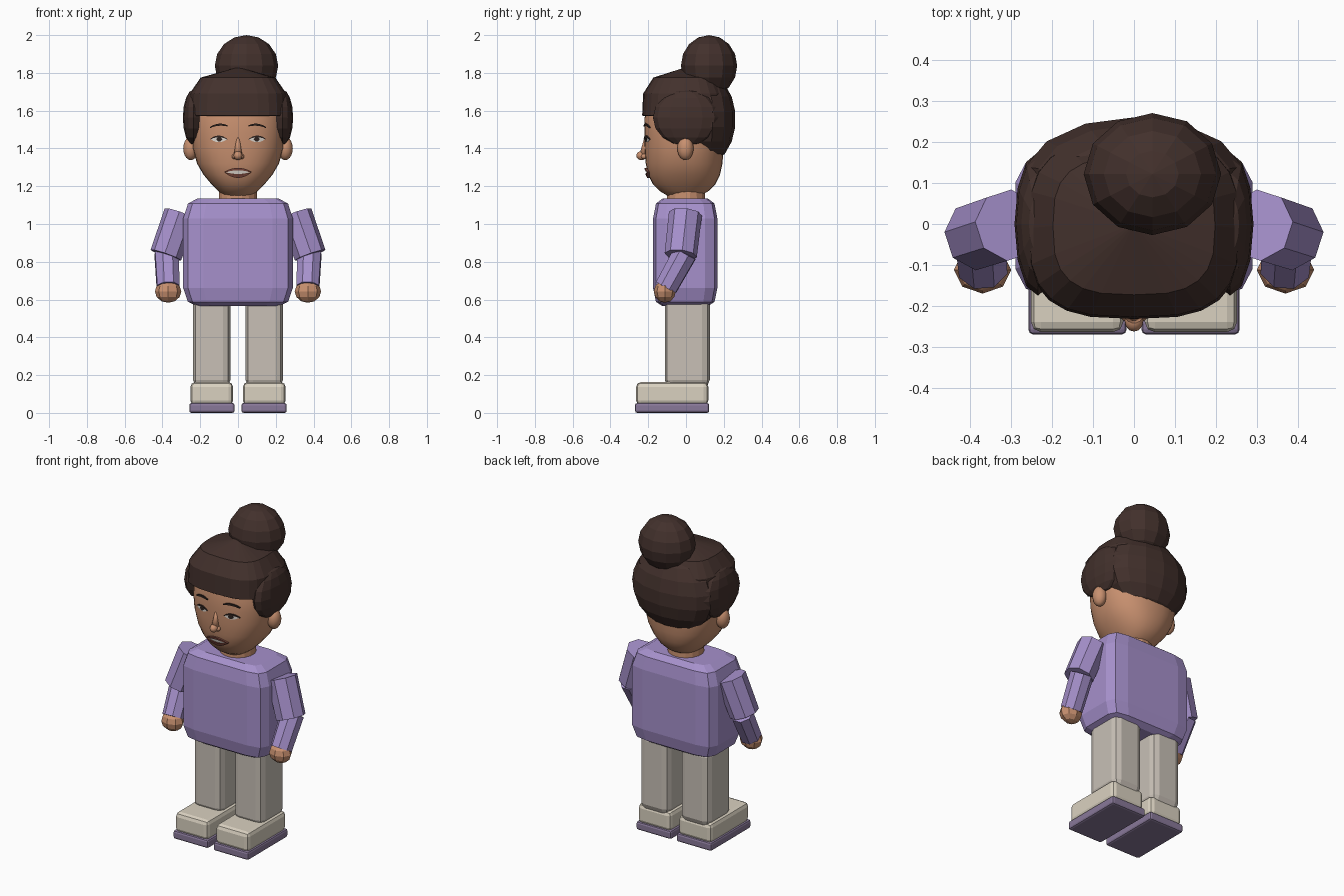
import bpy, bmesh, math
from mathutils import Vector, Matrix

if "Cube" in bpy.data.objects:
    bpy.data.objects.remove(bpy.data.objects["Cube"])


def material(name, rgb):
    m = bpy.data.materials.new(name)
    m.diffuse_color = (*rgb, 1)
    m.use_nodes = True
    m.node_tree.nodes["Principled BSDF"].inputs["Base Color"].default_value = m.diffuse_color
    return m


SKIN = material("skin", (.58, .28, .16))
HAIR = material("hair", (.055, .03, .025))
SWEATER = material("sweater", (.38, .28, .60))
TROUSER = material("trouser", (.58, .53, .47))
SHOE = material("shoe", (.70, .64, .53))
SOLE = material("sole", (.25, .19, .32))
LIP = material("lip", (.22, .07, .05))
WHITE = material("white", (.75, .70, .64))
DARK = material("dark", (.03, .018, .015))


def finish(name, bm, mat, smooth=False):
    bmesh.ops.remove_doubles(bm, verts=bm.verts, dist=1e-4)
    bmesh.ops.recalc_face_normals(bm, faces=bm.faces)
    me = bpy.data.meshes.new(name)
    bm.to_mesh(me)
    bm.free()
    for f in me.polygons:
        f.use_smooth = smooth
    ob = bpy.data.objects.new(name, me)
    bpy.context.collection.objects.link(ob)
    me.materials.append(mat)
    return ob


def power(c, p):
    return math.copysign(abs(c) ** (2 / p), c)


def oval(n, p):
    return [(power(math.cos(a), p), power(math.sin(a), p))
            for a in (2 * math.pi * i / n for i in range(n))]


def loft(name, rings, outline, mat, smooth=False):
    """rings: (centre y, z, half width x, half depth y)"""
    bm = bmesh.new()
    rows = [[bm.verts.new((u * rx, cy + v * ry, z)) for u, v in outline]
            for cy, z, rx, ry in rings]
    n = len(outline)
    for a, b in zip(rows, rows[1:]):
        for i in range(n):
            j = (i + 1) % n
            bm.faces.new((a[i], a[j], b[j], b[i]))
    bm.faces.new(rows[0])
    bm.faces.new(rows[-1])
    return finish(name, bm, mat, smooth)


def ball(name, c, r, mat, u=12, v=8, smooth=False):
    bm = bmesh.new()
    bmesh.ops.create_uvsphere(bm, u_segments=u, v_segments=v, radius=1,
                              matrix=Matrix.Translation(c) @ Matrix.Diagonal((*r, 1)))
    return finish(name, bm, mat, smooth)


def tube(name, a, b, ra, rb, mat, n=8, smooth=False):
    a, b = Vector(a), Vector(b)
    d = b - a
    rot = d.to_track_quat('Z', 'Y').to_matrix().to_4x4()
    bm = bmesh.new()
    bmesh.ops.create_cone(bm, cap_ends=True, segments=n, radius1=ra, radius2=rb, depth=d.length,
                          matrix=Matrix.Translation((a + b) / 2) @ rot
                          @ Matrix.Rotation(math.pi / n, 4, 'Z'))
    return finish(name, bm, mat, smooth)


def block(name, lo, hi, mat, bevel, seg=2):
    lo, hi = Vector(lo), Vector(hi)
    bm = bmesh.new()
    bmesh.ops.create_cube(bm, size=1, matrix=Matrix.Translation((lo + hi) / 2)
                          @ Matrix.Diagonal((*(hi - lo), 1)))
    bmesh.ops.bevel(bm, geom=bm.edges[:], offset=bevel, segments=seg, profile=.5, affect='EDGES')
    return finish(name, bm, mat)


# Head: smooth egg shape
HEAD = [(-.01, 1.135, .03, .03), (-.01, 1.145, .07, .08), (-.01, 1.175, .105, .13),
        (-.01, 1.21, .14, .165), (-.01, 1.26, .182, .19), (-.01, 1.32, .217, .203),
        (-.01, 1.40, .240, .209), (-.01, 1.48, .247, .211), (-.01, 1.58, .245, .208),
        (-.01, 1.68, .20, .18), (-.01, 1.74, .12, .11)]
P = 2.3
loft("head", HEAD, oval(32, P), SKIN, True)
tube("neck", (0, 0, 1.08), (0, 0, 1.21), .105, .10, SKIN, 16)


def face_y(x, z):
    for a, b in zip(HEAD, HEAD[1:]):
        if a[1] <= z <= b[1]:
            t = (z - a[1]) / (b[1] - a[1])
            rx, ry = (a[k] + t * (b[k] - a[k]) for k in (2, 3))
            return a[0] - ry * max(0, 1 - abs(x / rx) ** P) ** (1 / P)


def band(name, x0, x1, top, bottom, mat, lift, n=10):
    """Raised strip lying on the face between two curves of t in -1..1"""
    bm = bmesh.new()
    rows = []
    for i in range(n + 1):
        t = 2 * i / n - 1
        x = x0 + (x1 - x0) * i / n
        zs = (bottom(t), top(t) + 1e-3)
        rows.append([bm.verts.new((x, face_y(x, z) - d, z))
                     for z, d in ((zs[0], lift), (zs[1], lift), (zs[1], -.01), (zs[0], -.01))])
    for a, b in zip(rows, rows[1:]):
        for k in range(4):
            m = (k + 1) % 4
            bm.faces.new((a[k], a[m], b[m], b[k]))
    bm.faces.new(rows[0])
    bm.faces.new(rows[-1])
    return finish(name, bm, mat)


def arch(z, h):
    return lambda t: z + h * (1 - t * t)


# Mouth
band("upper_lip", -.072, .072, arch(1.276, .020), arch(1.272, .012), LIP, .012)
band("teeth", -.06, .06, arch(1.273, .012), arch(1.273, -.008), WHITE, .006)
band("lower_lip", -.07, .07, arch(1.272, -.008), arch(1.272, -.028), LIP, .014)

# Nose
tube("nose_bridge", (0, -.212, 1.465), (0, -.225, 1.36), .006, .024, SKIN, 12, True)
ball("nose_tip", (0, -.236, 1.362), (.023, .027, .024), SKIN, smooth=True)

for s, side in ((-1, "left"), (1, "right")):
    def sx(a, b):
        return s * a, s * b

    # Eyes, brows, nostril wings, ears
    band(side + "_eye", *sx(.06, .142), arch(1.447, .014), arch(1.447, -.014), WHITE, .003)
    band(side + "_iris", *sx(.083, .115), arch(1.449, .011), arch(1.449, -.013), DARK, .006)
    band(side + "_eyelid", *sx(.056, .148), arch(1.449, .018), arch(1.447, .012), DARK, .007)
    band(side + "_brow", *sx(.055, .148), lambda t: 1.517 - .004 * t + .013 * (1 - t * t),
         lambda t: 1.512 - .004 * t + .008 * (1 - t * t), DARK, .008)
    ball(side + "_nostril", (s * .02, -.222, 1.358), (.013, .016, .014), SKIN, smooth=True)
    ball(side + "_ear", (s * .25, -.003, 1.40), (.04, .043, .062), SKIN, 12, 10, True)

    # Side hair puff
    ball(side + "_hair_puff", (s * .235, 0, 1.563), (.057, .175, .148), HAIR, 12, 8)

    # Sleeves and hand
    tube(side + "_upper_sleeve", (s * .305, -.003, 1.055), (s * .382, -.028, .835),
         .088, .086, SWEATER, 8)
    tube(side + "_lower_sleeve", (s * .378, -.005, .845), (s * .37, -.105, .665),
         .068, .064, SWEATER, 8)
    ball(side + "_hand", (s * .37, -.112, .643), (.07, .058, .06), SKIN, 8, 6)

    # Leg, shoe, sole
    def pair(a, b):
        return sorted((s * a, s * b))
    for part, (xa, xb), (ya, yb), (za, zb), mat, bev in (
            ("_leg", pair(.04, .238), (-.112, .126), (.135, .61), TROUSER, .04),
            ("_shoe", pair(.026, .252), (-.264, .118), (.04, .163), SHOE, .025),
            ("_sole", pair(.018, .258), (-.27, .123), (0, .052), SOLE, .012)):
        block(side + part, (xa, ya, za), (xb, yb, zb), mat, bev)

# Sweater body: chamfered box
quarter = [(1, .62), (.91, .91), (.63, 1)]
box = (quarter + [(-u, v) for u, v in quarter[::-1]]
       + [(-u, -v) for u, v in quarter] + [(u, -v) for u, v in quarter[::-1]])
loft("sweater_body", [(-.004, .565, .215, .12), (-.004, .588, .265, .155), (-.004, .66, .29, .17),
                      (-.004, 1.03, .29, .17), (-.004, 1.108, .265, .155),
                      (-.004, 1.135, .215, .12)], box, SWEATER)

# Hair: crown cap with straight fringe, back mass, bun
loft("hair_cap", [(-.01, 1.572, .254, .217), (-.01, 1.575, .262, .222), (-.01, 1.69, .256, .217),
                  (-.005, 1.775, .198, .168), (0, 1.83, .001, .001)], oval(24, 3), HAIR)
ball("back_hair", (0, .105, 1.555), (.277, .158, .238), HAIR, 14, 9)
ball("hair_bun", (.045, .122, 1.838), (.168, .149, .162), HAIR, 12, 8)
